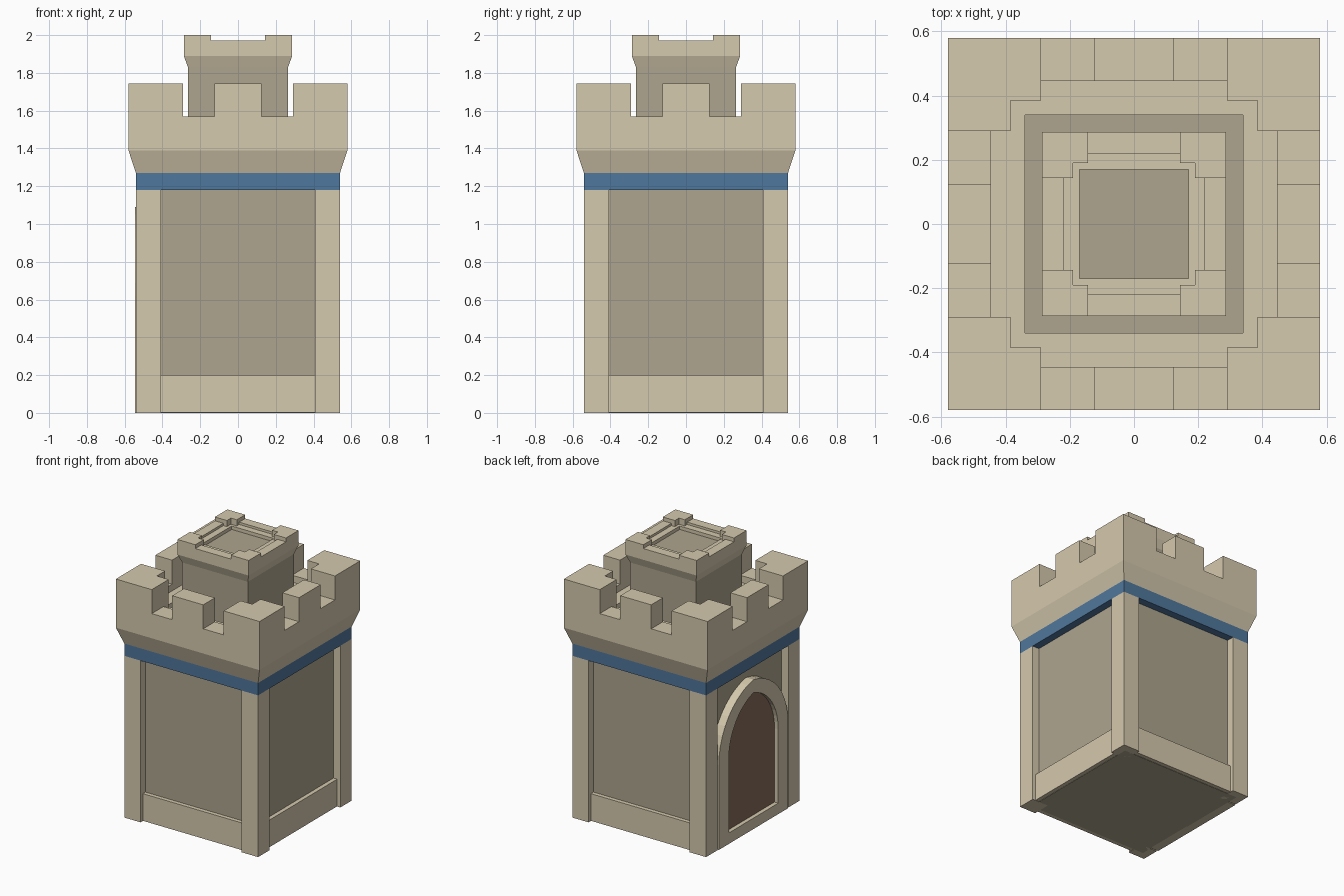
import bpy, bmesh
from math import acos, cos, sin

if "Cube" in bpy.data.objects:
    bpy.data.objects.remove(bpy.data.objects["Cube"])


def material(name, rgb):
    m = bpy.data.materials.new(name)
    m.diffuse_color = tuple((c / 255) ** 2.2 for c in rgb) + (1,)
    m.use_nodes = True
    m.node_tree.nodes["Principled BSDF"].inputs["Base Color"].default_value = m.diffuse_color
    return m


STONE = material("light_stone", (212, 200, 172))
WALL = material("dark_stone", (172, 163, 141))
BLUE = material("blue_band", (80, 118, 155))
BROWN = material("door_wood", (135, 108, 90))


def finish(bm, name, *mats):
    bmesh.ops.recalc_face_normals(bm, faces=bm.faces)
    me = bpy.data.meshes.new(name)
    bm.to_mesh(me)
    bm.free()
    for m in mats:
        me.materials.append(m)
    ob = bpy.data.objects.new(name, me)
    bpy.context.collection.objects.link(ob)
    return ob


def box(name, x, y, z, mat):
    bm = bmesh.new()
    bmesh.ops.create_cube(bm, size=1)
    for v in bm.verts:
        v.co = [r[0] if c < 0 else r[1] for c, r in zip(v.co, (x, y, z))]
    return finish(bm, name, mat)


def square_loft(name, profile, mat, floor_mat=None):
    """Loft square rings given as (half width, z); cap both ends."""
    bm = bmesh.new()
    rings = [[bm.verts.new((h * a, h * b, z)) for a, b in
              ((-1, -1), (1, -1), (1, 1), (-1, 1))] for h, z in profile]
    for lo, hi in zip(rings, rings[1:]):
        for i in range(4):
            j = (i + 1) % 4
            bm.faces.new((lo[i], lo[j], hi[j], hi[i]))
    bm.faces.new(rings[0])
    top = bm.faces.new(rings[-1])
    if floor_mat:
        top.material_index = 1
        return finish(bm, name, mat, floor_mat)
    return finish(bm, name, mat)


def prism(name, pts, direction, mat):
    """Extrude a closed 3D outline along a direction."""
    bm = bmesh.new()
    f = bm.faces.new([bm.verts.new(p) for p in pts])
    new = bmesh.ops.extrude_face_region(bm, geom=[f])["geom"]
    bmesh.ops.translate(bm, vec=direction,
                        verts=[v for v in new if isinstance(v, bmesh.types.BMVert)])
    bm.faces.ensure_lookup_table()
    return finish(bm, name, mat)


def corner_merlons(name, inner, step, outer, z0, z1):
    """L-shaped blocks on all four corners."""
    ell = [(inner, step), (step, step), (step, inner),
           (outer, inner), (outer, outer), (inner, outer)]
    for sx in (-1, 1):
        for sy in (-1, 1):
            prism(name, [(sx * x, sy * y, z0) for x, y in ell], (0, 0, z1 - z0), STONE)


# Main body: recessed walls, plinth, corner posts, blue band
box("body_walls", (-.485, .485), (-.485, .485), (0, 1.18), WALL)
box("plinth", (-.485, .515), (-.515, .515), (0.002, .2), STONE)
for sx in (-1, 1):
    for sy in (-1, 1):
        box("corner_post", sorted((sx * .408, sx * .54)),
            sorted((sy * .408, sy * .54)), (0, 1.18), STONE)
box("blue_band", (-.54, .54), (-.54, .54), (1.18, 1.27), BLUE)

# Main parapet with stepped interior
square_loft("parapet", [(.54, 1.27), (.58, 1.39), (.58, 1.57), (.445, 1.57),
                        (.445, 1.52), (.34, 1.52), (.34, 1.46)], STONE, WALL)
corner_merlons("corner_merlon", .29, .385, .58, 1.57, 1.745)
corner_merlons("corner_merlon_foot", .29, .385, .5, 1.52, 1.57)
for s in (-1, 1):
    side = sorted((s * .445, s * .58))
    box("middle_merlon", (-.125, .125), side, (1.57, 1.745), STONE)
    box("middle_merlon", side, (-.125, .125), (1.57, 1.745), STONE)

# Upper turret
box("turret_walls", (-.265, .265), (-.265, .265), (1.46, 1.83), WALL)
square_loft("turret_parapet", [(.265, 1.83), (.287, 1.89), (.287, 1.972), (.218, 1.972),
                               (.218, 1.955), (.17, 1.955), (.17, 1.93)], STONE, WALL)
corner_merlons("turret_merlon", .143, .19, .287, 1.972, 2.0)
corner_merlons("turret_merlon_foot", .143, .19, .25, 1.955, 1.972)


# Pointed arch doorway on the left side
def arch(half, base, spring, apex, n=10):
    """Outline (y, z) from the right foot over the apex to the left foot."""
    rise = apex - spring
    r = (half * half + rise * rise) / (2 * half)
    end = acos((r - half) / r)
    right = [(half - r + r * cos(end * i / n), spring + r * sin(end * i / n))
             for i in range(n + 1)]
    right = [(half, base)] + right
    return right + [(-y, z) for y, z in reversed(right[:-1])]


outer = arch(.4, 0, .62, 1.09)
inner = arch(.285, .08, .62, .995)
bm = bmesh.new()
rows = [[bm.verts.new((x, y, z)) for y, z in line] for x, line in
        ((-.48, outer), (-.545, outer), (-.545, inner), (-.48, inner))]
for k in range(4):
    a, b = rows[k], rows[(k + 1) % 4]
    for i in range(len(a)):
        j = (i + 1) % len(a)
        bm.faces.new((a[i], a[j], b[j], b[i]))
finish(bm, "door_arch", STONE)
prism("door", [(-.515, y, z) for y, z in inner], (.035, 0, 0), BROWN)
